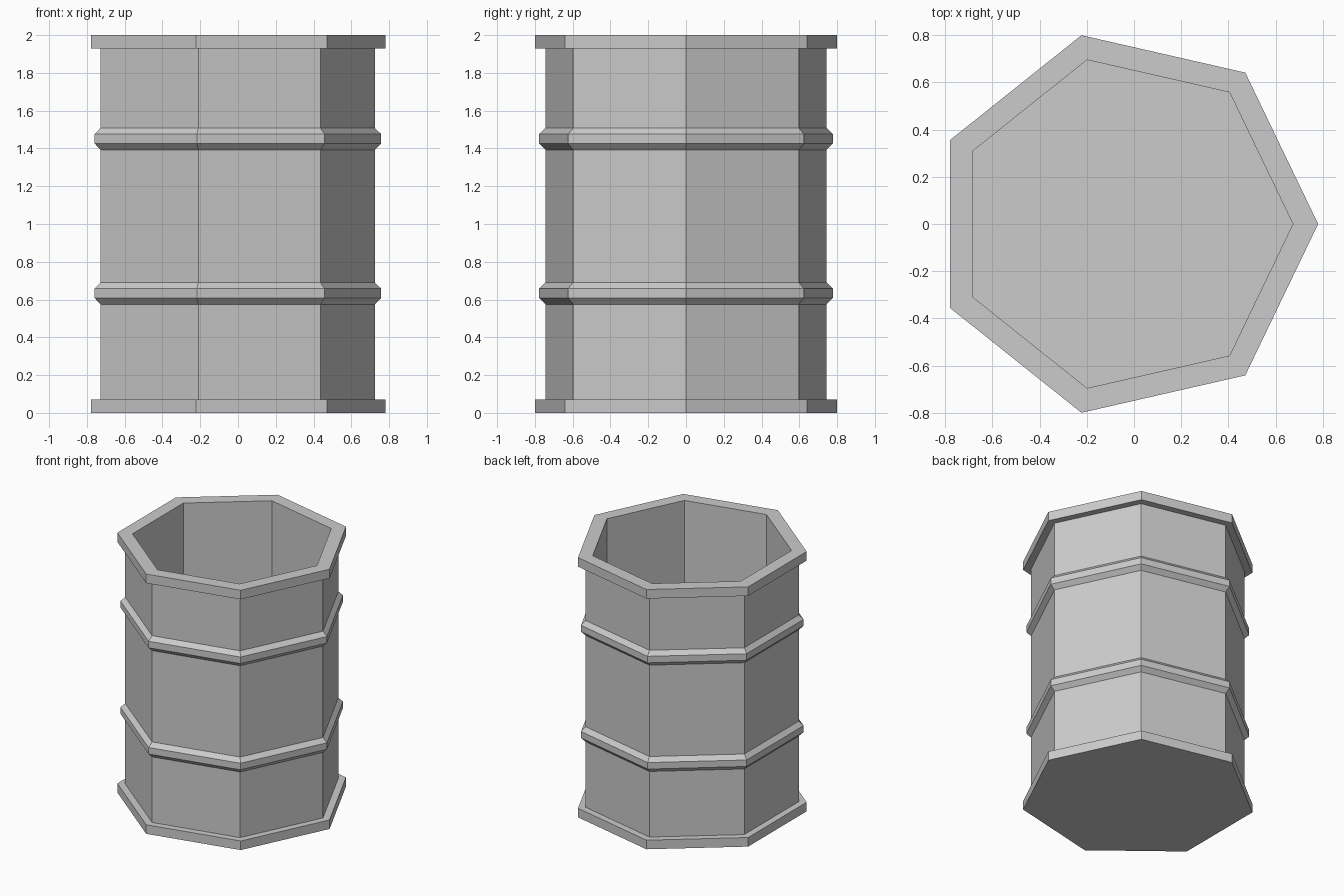
import bpy, bmesh, math

if "Cube" in bpy.data.objects:
    bpy.data.objects.remove(bpy.data.objects["Cube"])

SIDES = 7
CENTRE_X = -0.04  # heptagon centre, so that its bounds are centred on x = 0


def lathe(name, profile):
    """Revolve (radius, z) points into a flat-sided solid with capped ends."""
    bm = bmesh.new()
    rings = []
    for r, z in profile:
        rings.append([bm.verts.new((CENTRE_X + r * math.cos(math.tau * i / SIDES),
                                    r * math.sin(math.tau * i / SIDES), z))
                      for i in range(SIDES)])
    for a, b in zip(rings, rings[1:]):
        for i in range(SIDES):
            j = (i + 1) % SIDES
            bm.faces.new((a[i], a[j], b[j], b[i]))
    bm.faces.new(rings[0][::-1])
    bm.faces.new(rings[-1])
    bmesh.ops.recalc_face_normals(bm, faces=bm.faces)
    mesh = bpy.data.meshes.new(name)
    bm.to_mesh(mesh)
    bm.free()
    obj = bpy.data.objects.new(name, mesh)
    bpy.context.collection.objects.link(obj)
    return obj


RIM, BODY, HOOP, INNER = 0.82, 0.764, 0.798, 0.713


def hoop(z):
    """Raised bevelled band around the wall, starting at height z."""
    return [(BODY, z), (HOOP, z + 0.033), (HOOP, z + 0.083), (BODY, z + 0.115)]


# Open barrel: base lip, wall with two hoops, top lip, hollow inside
profile = [(RIM, 0), (RIM, 0.07), (BODY, 0.07)]
profile += hoop(0.575) + hoop(1.393)
profile += [(BODY, 1.93), (RIM, 1.93), (RIM, 2.0), (INNER, 2.0), (INNER, 0.06)]
lathe("barrel", profile)
